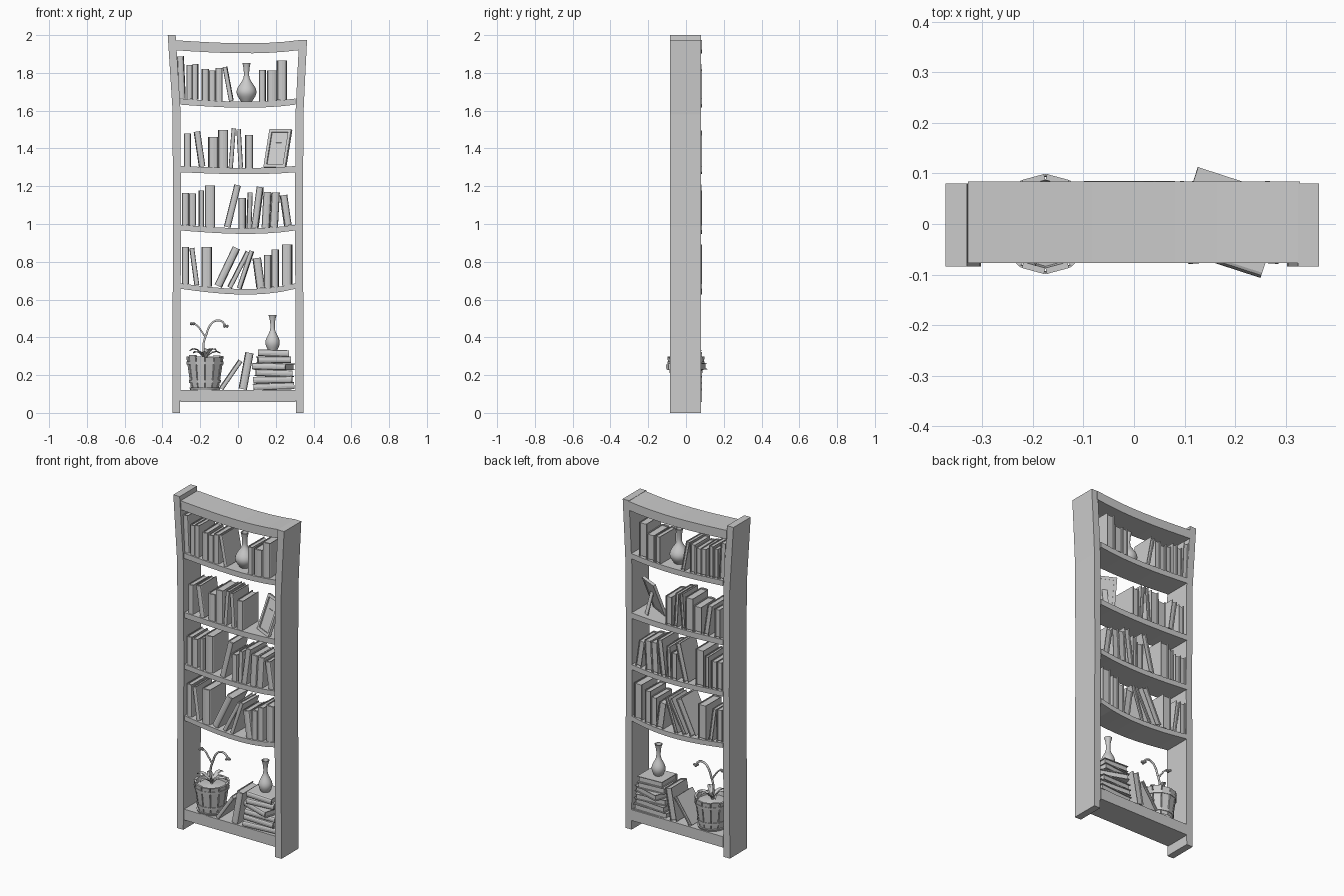
import bpy, bmesh, random
from math import sin, cos, pi, atan2, radians
from mathutils import Matrix, Vector

random.seed(4)
default_cube = bpy.data.objects.get("Cube")
if default_cube:
    bpy.data.objects.remove(default_cube, do_unlink=True)

GREY = (.6, .6, .6, 1)
grey = bpy.data.materials.new("plain grey")
grey.use_nodes = True
grey.diffuse_color = GREY
grey.node_tree.nodes["Principled BSDF"].inputs["Base Color"].default_value = GREY


def move(x, y, z):
    return Matrix.Translation((x, y, z))


def turn(degrees, axis):
    return Matrix.Rotation(radians(degrees), 4, axis)


def finish(name, bm, matrix=Matrix(), smooth=False):
    bmesh.ops.recalc_face_normals(bm, faces=bm.faces)
    mesh = bpy.data.meshes.new(name)
    bm.to_mesh(mesh)
    bm.free()
    mesh.materials.append(grey)
    part = bpy.data.objects.new(name, mesh)
    bpy.context.collection.objects.link(part)
    part.matrix_world = matrix
    if smooth:
        bpy.ops.object.select_all(action='DESELECT')
        part.select_set(True)
        bpy.context.view_layer.objects.active = part
        bpy.ops.object.shade_smooth_by_angle(angle=radians(45))


def extrude(bm, points, direction):
    """Closed prism from a loop of 3D points."""
    face = bm.faces.new([bm.verts.new(p) for p in points])
    result = bmesh.ops.extrude_face_region(bm, geom=[face], use_keep_orig=True)
    verts = [g for g in result["geom"] if isinstance(g, bmesh.types.BMVert)]
    bmesh.ops.translate(bm, vec=direction, verts=verts)


def box(bm, centre, size, rotation=Matrix()):
    matrix = move(*centre) @ rotation @ Matrix.Diagonal((*size, 1))
    return bmesh.ops.create_cube(bm, size=1, matrix=matrix)["verts"]


def board(name, edge_a, edge_b, front, back):
    """Board outlined between two edges in the front plane."""
    bm = bmesh.new()
    outline = edge_a + edge_b[::-1]
    extrude(bm, [(x, front, z) for x, z in outline], (0, back - front, 0))
    finish(name, bm)


def lathe(name, profile, matrix, steps=24, smooth=True):
    bm = bmesh.new()
    verts = [bm.verts.new((r, 0, z)) for r, z in profile]
    edges = [bm.edges.new(pair) for pair in zip(verts, verts[1:])]
    bmesh.ops.spin(bm, geom=verts + edges, cent=(0, 0, 0), axis=(0, 0, 1), angle=2 * pi, steps=steps)
    bmesh.ops.remove_doubles(bm, verts=bm.verts, dist=.0002)
    finish(name, bm, matrix, smooth)


# Side posts, flaring outward near the top
def post(name, side, height, flare):
    inner = []
    for i in range(11):
        z = height * i / 10
        x = .302 + .004 * abs(1 - z) + flare * max(0, z - 1.6) / .4
        inner.append((side * x, z))
    board(name, inner, [(x + side * .042, z) for x, z in inner], -.084, .08)


post("right_post", -1, 2, .024)
post("left_post", 1, 1.975, .019)


# Sagging shelves: end height, sag and thickness
shelves = {"bottom": (.122, 0, .065), "second": (.686, .03, .029), "third": (.996, .018, .03),
           "fourth": (1.307, .01, .033), "fifth": (1.664, .016, .032), "top": (1.971, .014, .053)}


def shelf_height(level, x):
    end, sag, _ = shelves[level]
    u = x / .305
    return end - sag * (1 - u * u) * (1 + .3 * u)


for level, (_, _, thick) in shelves.items():
    half = .328 if level == "top" else .305
    upper = [(x, shelf_height(level, x)) for x in (half * (i / 4 - 1) for i in range(9))]
    board(level + "_shelf", [(x, z - thick) for x, z in upper], upper, -.077, .084)


def book(name, thick, depth, length, matrix):
    """Cover with rounded spine facing the front, around an inset page block."""
    bm = bmesh.new()
    skin, r, a = .004, min(.012, thick * .3), thick / 2
    spine, back = r - depth / 2, depth / 2
    arc = [(-a * cos(pi * i / 6), spine - r * sin(pi * i / 6)) for i in range(7)]
    inside = a - skin
    loop = [(-a, back), *arc, (a, back), (inside, back), (inside, spine), (-inside, spine), (-inside, back)]
    extrude(bm, [(x, y, 0) for x, y in loop], (0, 0, length))
    box(bm, (0, r / 2 - .003, length / 2), (2 * inside, depth - r - .008, length - .012))
    finish(name, bm, matrix)


def books(level, start, end, *heights, lean=0):
    """Equal books filling a stretch of shelf; lean is the sideways shift of the heads."""
    slot = (end - start) / len(heights)
    thick = slot * .97
    for i, height in enumerate(heights):
        x = start + slot * (i + .5)
        angle = atan2(lean, height)
        rise = thick * abs(sin(angle))
        matrix = (move(x, .005, shelf_height(level, x) + rise / 2) @ Matrix.Rotation(angle, 4, 'Y')
                  @ turn(random.uniform(-1.5, 1.5), 'Z'))
        book(level + "_shelf_book", thick, random.uniform(.148, .16), (height - rise) / cos(angle), matrix)


# Books on the fifth shelf
books("fifth", -.312, -.277, .225, lean=-.01)
books("fifth", -.272, -.21, .18, .19)
books("fifth", -.192, -.082, .165, .16, .175)
books("fifth", -.047, -.023, .185, lean=-.035)
books("fifth", .113, .147, .165)
books("fifth", .153, .258, .16, .21)

# Books on the fourth shelf
books("fourth", -.285, -.249, .175)
books("fourth", -.207, -.173, .19, lean=-.028)
books("fourth", -.157, -.053, .16, .2)
books("fourth", -.05, -.027, .21, lean=.016)
books("fourth", .003, .027, .205, lean=-.012)
books("fourth", .037, .079, .175)

# Books on the third shelf
books("third", -.297, -.223, .17, .17)
books("third", -.207, -.182, .19)
books("third", -.176, -.12, .22)
books("third", -.075, -.039, .23, lean=.057)
books("third", .003, .041, .16)
books("third", .045, .071, .19, lean=.006)
books("third", .072, .108, .22, lean=.028)
books("third", .125, .212, .19, .185, lean=.01)
books("third", .245, .283, .165, lean=-.024)

# Books on the second shelf
books("second", -.296, -.26, .195)
books("second", -.231, -.205, .2, lean=-.027)
books("second", -.193, -.138, .21)
books("second", -.126, -.084, .22, lean=.105)
books("second", -.057, -.033, .2, lean=.103)
books("second", -.005, .019, .205, lean=.068)
books("second", .098, .143, .165, lean=-.022)
books("second", .138, .217, .175, .2)
books("second", .233, .287, .215)

# Leaning books and a stack on the bottom shelf
books("bottom", -.1, -.077, .16, lean=.11)
books("bottom", .003, .047, .2, lean=.037)
LAYER = .0353
for i, yaw in enumerate((2, -4, 3, -18, 5, 0)):
    length = .215 - .01 * i
    matrix = (move(.188, .003, .122 + LAYER * (i + .5)) @ turn(yaw, 'Z')
              @ turn(90 + random.uniform(-2, 2), 'Y') @ move(0, 0, -length / 2))
    book("stacked_book", LAYER, .15 + .02 * (yaw < -10), length, matrix)


# Bottle vases: a round belly, thin neck and flared lip
def vase(name, belly, neck, lip, height, middle, matrix):
    profile = [(0, 0)]
    for i in range(17):
        t = i / 16
        bulge = cos(min(pi / 2, abs(t - middle) * 3.7)) ** 2
        flare = max(0, t - .7) / .3
        profile.append((neck + (belly - neck) * bulge + (lip - neck) * flare ** 2, t * height))
    profile += [(lip * .8, height), (neck * .7, height * .8), (0, height * .78)]
    lathe(name, profile, matrix)


vase("round_vase", .053, .014, .022, .205, .25, move(.045, 0, 1.648))
vase("slim_vase", .038, .012, .022, .185, .21, move(.183, 0, .122 + LAYER * 6))

# Picture frame leaning back on its strut
bm = bmesh.new()
wide, tall, rim = .128, .212, .016
for s in (-1, 1):
    box(bm, (s * (wide - rim) / 2, 0, tall / 2), (rim, rim, tall))
    box(bm, (0, 0, tall / 2 + s * (tall - rim) / 2), (wide - 2 * rim, rim, rim))
box(bm, (0, .003, tall / 2), (wide - 2 * rim, .006, tall - 2 * rim))
box(bm, (0, .045, .08), (.03, .006, .15), turn(36, 'X'))
finish("picture_frame", bm, move(.195, -.035, 1.3) @ turn(-26, 'Z') @ turn(-20, 'X'))

# Plant pot of tapered staves, with bands, saucer and soil
POT = move(-.175, 0, .122)
STAVES = 12
bm = bmesh.new()
for i in range(STAVES):
    top = random.uniform(.172, .184)
    for v in box(bm, (0, 0, 0), (.012, 1, 1)):
        radius, width, height = (.09, .045, top) if v.co.z > 0 else (.066, .033, .006)
        v.co = turn(360 * (i + .5) / STAVES, 'Z') @ Vector((radius + v.co.x, width * v.co.y, height))
finish("pot_staves", bm, POT)
lathe("pot_saucer", [(0, 0), (.078, 0), (.083, .012), (0, .012)], POT)
lathe("pot_soil", [(.066, .01), (.084, .15), (0, .16)], POT, STAVES, False)
for name, z in (("lower_band", .035), ("upper_band", .135)):
    r = .074 + z * .14
    lathe(name, [(r, z), (r + .004, z), (r + .006, z + rim), (r + .002, z + rim), (r, z)], POT, STAVES, False)

# Leaves arching out from the plant's foot
bm = bmesh.new()
for i in range(6):
    spin = turn(60 * i + 17, 'Z')
    ribs = []
    for k in range(5):
        t = k / 4
        half = .001 + .016 * sin(pi * t)
        z = .16 + (.04 + .015 * (i % 2)) * sin(pi * t * .7)
        ribs.append([bm.verts.new(spin @ Vector((.085 * t, s * half, z + .006 * abs(s)))) for s in (-1, 0, 1)])
    for p, q in zip(ribs, ribs[1:]):
        for k in (0, 1):
            bm.faces.new((p[k], p[k + 1], q[k + 1], q[k]))
finish("plant_leaves", bm, POT)


# Curling stems ending in small buds
def stem(name, radius, *path):
    curve = bpy.data.curves.new(name, 'CURVE')
    curve.dimensions = '3D'
    curve.bevel_depth, curve.bevel_resolution, curve.resolution_u = radius, 1, 5
    spline = curve.splines.new('BEZIER')
    spline.bezier_points.add(len(path) - 1)
    for point, (x, z) in zip(spline.bezier_points, path):
        point.co = (x, 0, z)
        point.handle_left_type = point.handle_right_type = 'AUTO'
    curve.materials.append(grey)
    bpy.context.collection.objects.link(bpy.data.objects.new(name, curve))
    bm = bmesh.new()
    x, z = path[-1]
    for k in range(3):
        petal = move(x, 0, z) @ turn(120 * k, 'Z') @ move(.009, 0, -.003)
        bmesh.ops.create_icosphere(bm, subdivisions=1, radius=.009, matrix=petal)
    finish(name + "_bud", bm)


stem("main_stem", .006, (-.175, .28), (-.183, .36), (-.166, .42), (-.15, .46),
     (-.125, .485), (-.09, .487), (-.066, .462))
stem("side_stem", .005, (-.172, .4), (-.195, .435), (-.22, .465), (-.243, .475))
